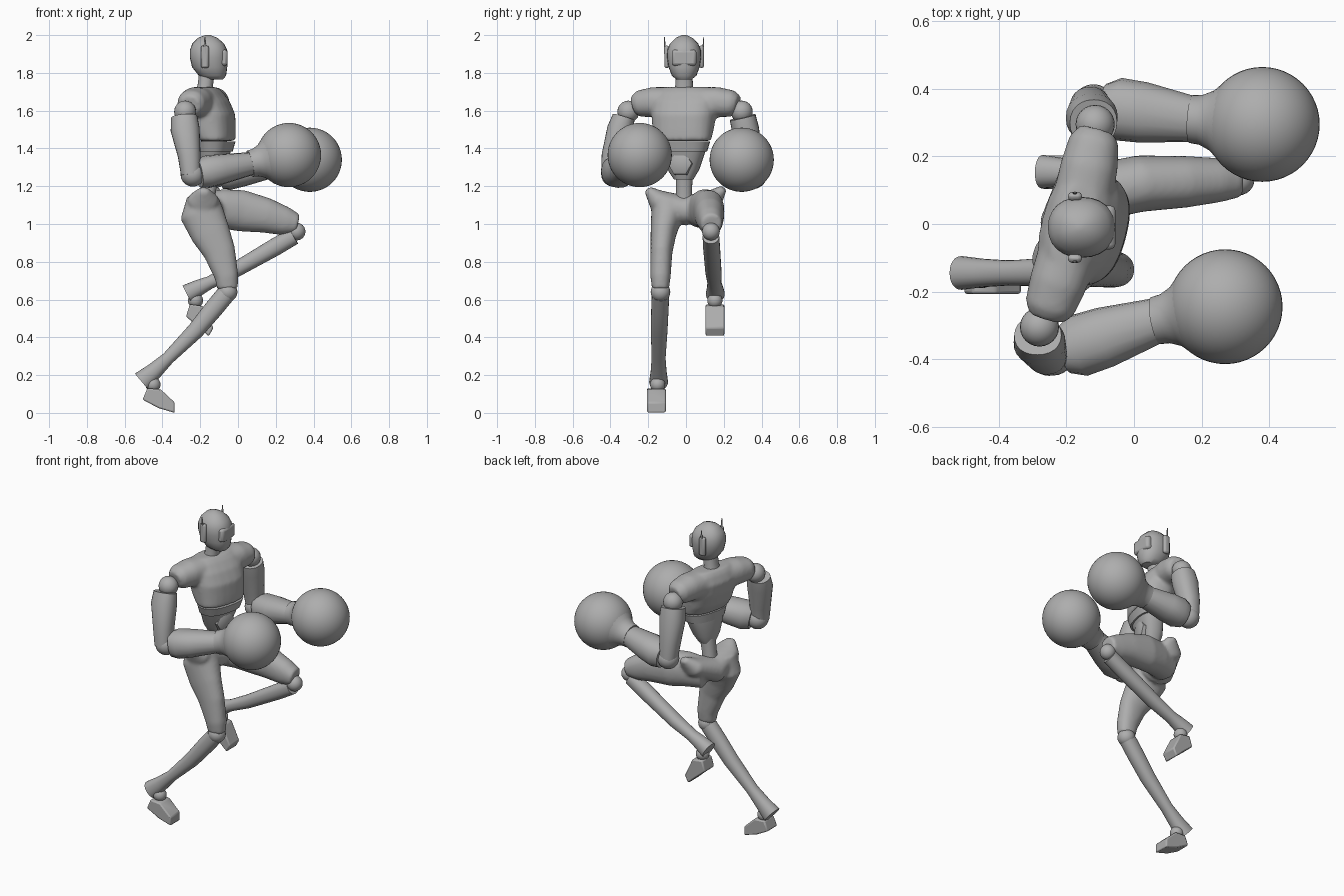
import bpy, bmesh, math
from mathutils import Vector, Matrix

if "Cube" in bpy.data.objects:
    bpy.data.objects.remove(bpy.data.objects["Cube"], do_unlink=True)

grey = bpy.data.materials.new("plain grey")
grey.use_nodes = True
grey.diffuse_color = (0.42, 0.42, 0.42, 1)
grey.node_tree.nodes["Principled BSDF"].inputs["Base Color"].default_value = (0.42, 0.42, 0.42, 1)

Y, X = Vector((0, 1, 0)), Vector((1, 0, 0))
TWIST = Matrix.Translation((-0.15, -0.01, 0)) @ Matrix.Rotation(math.radians(-15), 4, 'Z')


def power(v, p):
    return math.copysign(abs(v) ** (2 / p), v)


def loft(bm, sections, ref=Y, n=24, p=2.2, flat=False):
    """Skin rings (x, y, z, radius along ref, radius across) along their path."""
    pts = [Vector(s[:3]) for s in sections]
    rings = []
    for i, s in enumerate(sections):
        t = pts[min(i + 1, len(pts) - 1)] - pts[max(i - 1, 0)]
        t = Vector((0, 0, 1)) if flat else t.normalized()
        side = (ref - t * ref.dot(t)).normalized()
        up = t.cross(side)
        ring = []
        for k in range(n):
            a = math.tau * k / n
            ring.append(bm.verts.new(pts[i] + side * s[3] * power(math.cos(a), p)
                                     + up * s[4] * power(math.sin(a), p)))
        rings.append(ring)
    for a, b in zip(rings, rings[1:]):
        for k in range(n):
            bm.faces.new((a[k], a[(k + 1) % n], b[(k + 1) % n], b[k]))
    bm.faces.new(rings[0])
    bm.faces.new(rings[-1])


def finish(name, bm, matrix=None, blend=False, bevel=0):
    if matrix:
        bm.transform(matrix)
    bmesh.ops.recalc_face_normals(bm, faces=bm.faces)
    me = bpy.data.meshes.new(name)
    bm.to_mesh(me)
    bm.free()
    me.materials.append(grey)
    ob = bpy.data.objects.new(name, me)
    bpy.context.collection.objects.link(ob)
    if blend:
        m = ob.modifiers.new("merge", 'REMESH')
        m.mode, m.voxel_size, m.use_smooth_shade = 'VOXEL', 0.01, True
        m = ob.modifiers.new("soften", 'SMOOTH')
        m.factor, m.iterations = 0.5, 8
    if bevel:
        m = ob.modifiers.new("bevel", 'BEVEL')
        m.width, m.segments = bevel, 2
    bpy.ops.object.select_all(action='DESELECT')
    bpy.context.view_layer.objects.active = ob
    ob.select_set(True)
    if not blend:
        bpy.ops.object.shade_smooth_by_angle(angle=math.radians(40))
    return ob


def limb(name, sections, matrix=None, **kw):
    bm = bmesh.new()
    loft(bm, sections, **kw)
    return finish(name, bm, matrix)


def ball(name, centre, r, scale=(1, 1, 1), seg=24):
    bm = bmesh.new()
    bmesh.ops.create_uvsphere(bm, u_segments=seg, v_segments=seg // 2, radius=r)
    bmesh.ops.scale(bm, vec=scale, verts=bm.verts)
    return finish(name, bm, Matrix.Translation(centre))


def block(name, centre, size, bevel):
    bm = bmesh.new()
    bmesh.ops.create_cube(bm, size=1)
    bmesh.ops.scale(bm, vec=size, verts=bm.verts)
    return finish(name, bm, Matrix.Translation(centre), bevel=bevel)


def foot(name, outline, y, half):
    """Side outline in x and z, extruded across the foot."""
    bm = bmesh.new()
    face = bm.faces.new([bm.verts.new((x, y - half, z)) for x, z in outline])
    ext = bmesh.ops.extrude_face_region(bm, geom=[face])
    bmesh.ops.translate(bm, vec=(0, 2 * half, 0),
                        verts=[g for g in ext["geom"] if isinstance(g, bmesh.types.BMVert)])
    finish(name, bm, bevel=0.008)


# Head, visor, ears and neck
limb("head", [(-.125, -.01, 1.765, .04, .045), (-.135, -.01, 1.785, .065, .072),
              (-.15, -.01, 1.83, .082, .093), (-.155, -.01, 1.88, .09, .1),
              (-.156, -.01, 1.92, .089, .099), (-.158, -.01, 1.955, .075, .084),
              (-.16, -.01, 1.985, .045, .052), (-.16, -.01, 2.0, .012, .014)], flat=True)
block("visor", (-.082, -.01, 1.88), (.054, .13, .085), .015)
for side, word in ((-1, "right"), (1, "left")):
    y = -.01 + side * .092
    block(word + "_ear", (-.175, y, 1.885), (.042, .026, .12), .012)
    limb(word + "_antenna", [(-.175, y + side * .008, 1.9, .006, .01),
                             (-.175, y + side * .012, 1.99, .002, .003)], n=8)
limb("neck", [(-.18, -.01, 1.68, .055, .05), (-.172, -.01, 1.74, .046, .04),
              (-.165, -.01, 1.8, .045, .042)])

# Chest and shoulder yoke, merged into one soft shell
bm = bmesh.new()
loft(bm, [(.04, 0, 1.44, .155, .09), (.02, 0, 1.5, .163, .11), (.005, 0, 1.58, .172, .122),
          (-.015, 0, 1.65, .175, .11), (-.025, 0, 1.70, .16, .08), (-.03, 0, 1.725, .12, .055)],
     flat=True, p=2.5)
loft(bm, [(-.035, -.285, 1.63, .055, .05), (-.035, -.255, 1.637, .075, .07),
          (-.03, -.18, 1.645, .085, .08), (-.02, 0, 1.64, .09, .085),
          (-.03, .18, 1.645, .085, .08), (-.035, .255, 1.637, .075, .07),
          (-.035, .285, 1.63, .055, .05)], ref=X)
finish("chest", bm, TWIST, blend=True)

# Waist band, abdomen, buckle and spine
limb("rib_band", [(.035, 0, 1.385, .132, .08), (.04, 0, 1.437, .15, .088)], TWIST, flat=True, p=2.5)
limb("abdomen", [(.01, 0, 1.235, .05, .045), (.015, 0, 1.29, .085, .062),
                 (.03, 0, 1.385, .122, .075)], TWIST, flat=True, p=2.5)
limb("belly_plate", [(.05, 0, 1.32, .07, .07), (.09, 0, 1.32, .065, .065),
                     (.098, 0, 1.32, .05, .05)], TWIST, n=6, p=2)
limb("spine", [(-.165, -.01, 1.08, .05, .05), (-.16, -.01, 1.17, .042, .042),
               (-.145, -.01, 1.27, .045, .045)])

# Pelvis and thighs, merged into one soft shell
bm = bmesh.new()
loft(bm, [(-.18, -.205, 1.185, .025, .02), (-.185, -.16, 1.13, .08, .055),
          (-.18, 0, 1.07, .1, .08), (-.14, .15, 1.13, .08, .055),
          (-.12, .2, 1.19, .025, .02)], ref=X)
loft(bm, [(-.185, -.09, 1.14, .085, .085), (-.19, -.1, 1.05, .085, .117),
          (-.145, -.12, .95, .068, .105), (-.097, -.13, .85, .058, .085),
          (-.06, -.135, .72, .054, .063), (-.055, -.135, .655, .045, .055)])
loft(bm, [(-.19, .07, 1.07, .08, .09), (-.08, .1, 1.08, .085, .105),
          (.02, .12, 1.07, .084, .11), (.15, .125, 1.045, .077, .093),
          (.25, .13, 1.015, .066, .076), (.315, .135, 1.0, .055, .052)])
finish("pelvis_and_thighs", bm, blend=True)

# Knees, shins, ankles and feet
ball("right_knee", (-.055, -.135, .64), .052)
ball("left_knee", (.31, .132, .96), .047)
limb("right_shin", [(-.068, -.135, .625, .046, .05), (-.13, -.138, .55, .046, .05),
                    (-.225, -.142, .435, .044, .045), (-.37, -.145, .29, .037, .034),
                    (-.445, -.145, .22, .042, .045), (-.51, -.145, .165, .05, .056)])
limb("left_shin", [(.295, .132, .935, .044, .045), (.2, .135, .88, .045, .047),
                   (-.03, .145, .748, .043, .04), (-.15, .15, .69, .037, .034),
                   (-.21, .153, .662, .042, .043), (-.27, .155, .63, .05, .05)])
ball("right_ankle", (-.45, -.15, .15), .04)
ball("left_ankle", (-.225, .153, .595), .04)
foot("right_foot", [(-.48, .13), (-.41, .125), (-.335, .055), (-.335, 0), (-.42, .025),
                    (-.505, .07)], -.157, .05)
foot("left_foot", [(-.255, .575), (-.185, .565), (-.13, .45), (-.155, .405), (-.21, .455),
                   (-.275, .51)], .153, .05)


def arm(word, shoulder, sleeve, elbow, cuff, glove):
    """Shoulder ball, sleeve, elbow, forearm and round glove."""
    ball(word + "_shoulder", shoulder, .058)
    limb(word + "_upper_arm", sleeve)
    ball(word + "_elbow", elbow, .064)
    e, c, g = Vector(elbow), Vector(cuff), Vector(glove)
    radii = ((.1, .07, .075), (.24, .093, .086), (.5, .09, .08), (1.02, .066, .06))
    limb(word + "_forearm", [(*e.lerp(c, f), ra, rb) for f, ra, rb in radii], n=16)
    d = (g - c).normalized()
    flare = ((.215, .071), (.185, .074), (.15, .09), (.12, .119))
    limb(word + "_glove_cuff", [(*(g - d * back), r, r) for back, r in flare], p=2, n=32)
    ball(word + "_glove", glove, .17, seg=48)


arm("right", (-.28, -.305, 1.595),
    [(-.285, -.33, 1.565, .06, .07), (-.28, -.35, 1.5, .068, .077),
     (-.258, -.385, 1.36, .062, .06), (-.25, -.395, 1.26, .055, .052)],
    (-.24, -.385, 1.262), (.07, -.285, 1.32), (.27, -.245, 1.365))
arm("left", (-.115, .295, 1.595),
    [(-.12, .3, 1.565, .07, .07), (-.125, .315, 1.5, .072, .077),
     (-.13, .345, 1.36, .062, .06), (-.125, .355, 1.26, .055, .052)],
    (-.12, .35, 1.255), (.18, .31, 1.305), (.38, .295, 1.34))
